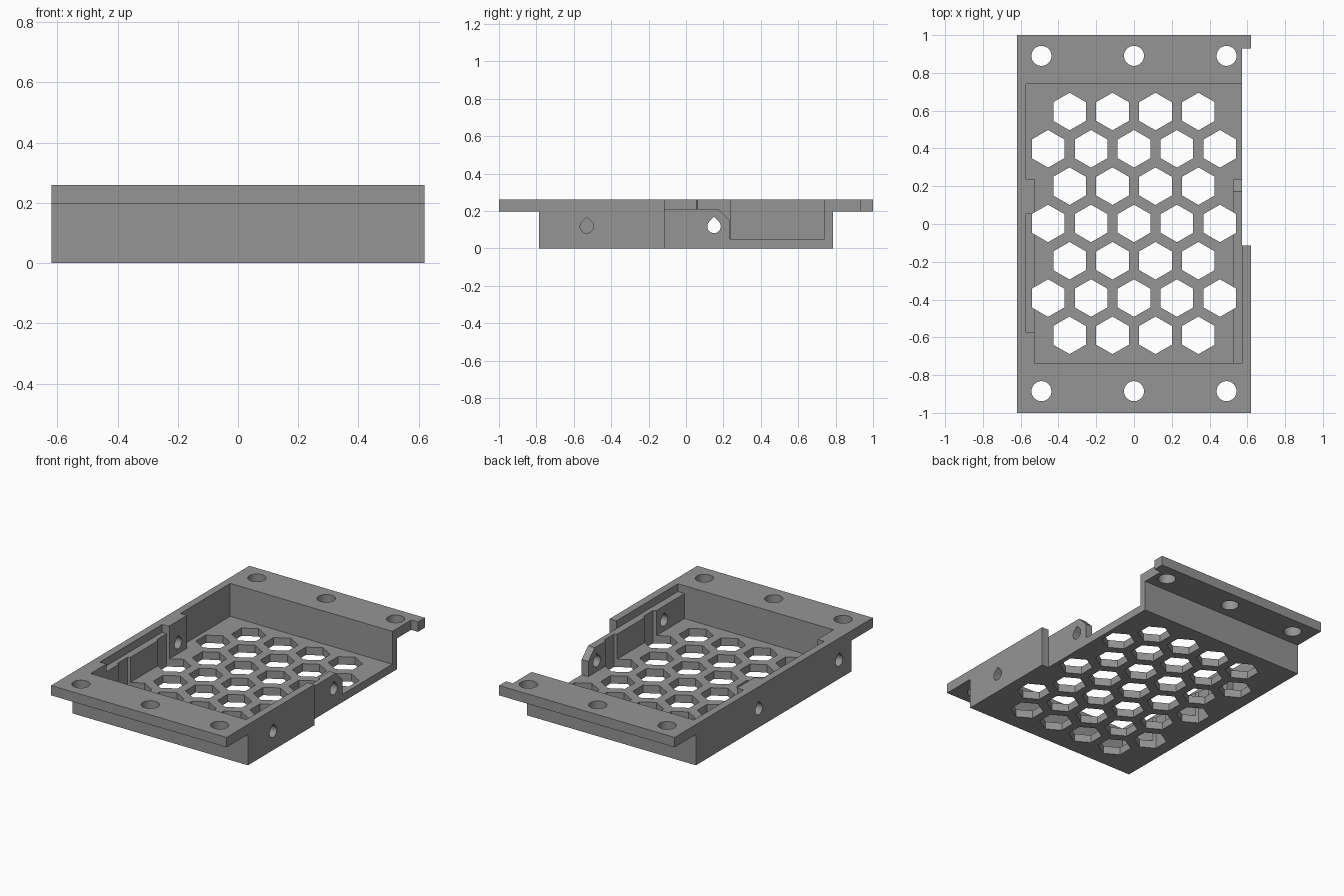
import bpy, bmesh, math

if "Cube" in bpy.data.objects:
    bpy.data.objects.remove(bpy.data.objects["Cube"])

grey = bpy.data.materials.new("grey plastic")
grey.diffuse_color = (0.3, 0.3, 0.3, 1)
grey.use_nodes = True
grey.node_tree.nodes["Principled BSDF"].inputs["Base Color"].default_value = grey.diffuse_color


def prism(bm, points, axis, lo, hi):
    """Extrude a 2D outline along x (points are y,z) or z (points are x,y)."""
    def place(p, d):
        return (d, p[0], p[1]) if axis == 'x' else (p[0], p[1], d)
    a = [bm.verts.new(place(p, lo)) for p in points]
    b = [bm.verts.new(place(p, hi)) for p in points]
    n = len(points)
    bm.faces.new(a[::-1])
    bm.faces.new(b)
    for i in range(n):
        j = (i + 1) % n
        bm.faces.new((a[i], a[j], b[j], b[i]))


def box(bm, x0, x1, y0, y1, z0, z1):
    prism(bm, [(x0, y0), (x1, y0), (x1, y1), (x0, y1)], 'z', z0, z1)


def ring(cx, cy, r, n, start=0.0):
    return [(cx + r * math.cos(start + 2 * math.pi * i / n),
             cy + r * math.sin(start + 2 * math.pi * i / n)) for i in range(n)]


def teardrop(cy, cz, r):
    # Round below, pointed at the top
    steps = 24
    arc = [math.radians(135 + 270 * i / steps) for i in range(steps + 1)]
    return [(cy + r * math.cos(a), cz + r * math.sin(a)) for a in arc] + [(cy, cz + r * 1.414)]


def make_object(name, bm):
    bmesh.ops.recalc_face_normals(bm, faces=bm.faces)
    mesh = bpy.data.meshes.new(name)
    bm.to_mesh(mesh)
    bm.free()
    obj = bpy.data.objects.new(name, mesh)
    bpy.context.collection.objects.link(obj)
    mesh.materials.append(grey)
    return obj


def cut(obj, bm):
    """Subtract the closed shapes in bm from obj."""
    cutter = make_object("cutter", bm)
    cutter.hide_render = True
    mod = obj.modifiers.new("cut", 'BOOLEAN')
    mod.operation = 'DIFFERENCE'
    mod.solver = 'EXACT'
    mod.object = cutter
    deps = bpy.context.evaluated_depsgraph_get()
    deps.update()
    mesh = bpy.data.meshes.new_from_object(obj.evaluated_get(deps))
    obj.modifiers.clear()
    obj.data = mesh
    bpy.data.objects.remove(cutter)


# Solid block
bm = bmesh.new()
box(bm, -0.62, 0.62, -1, 1, 0, 0.26)
tray = make_object("vented_tray", bm)

# Rectangular cuts
for dims in [
    (-0.9, 0.9, -1.2, -0.785, -0.1, 0.197),     # under front flange
    (-0.9, 0.9, 0.785, 1.2, -0.1, 0.197),       # under back flange
    (-0.527, 0.525, -0.735, 0.74, 0.05, 0.4),   # main cavity
    (-0.573, -0.4, 0.238, 0.74, 0.05, 0.4),     # wide part of cavity, left
    (-0.573, -0.4, -0.575, 0.053, 0.21, 0.4),   # ledge in left wall
    (0.4, 0.572, -0.735, 0.5, 0.21, 0.4),       # lowered inner right wall
    (0.4, 0.6, 0.235, 0.74, 0.05, 0.4),         # open side
    (0.572, 0.9, -0.115, 0.93, -0.1, 0.4),      # outer right wall cut back
]:
    bm = bmesh.new()
    box(bm, *dims)
    cut(tray, bm)

# Sloped end of the inner right wall
bm = bmesh.new()
prism(bm, [(0.172, 0.21), (0.235, 0.147), (0.3, 0.147), (0.3, 0.3), (0.172, 0.3)], 'x', 0.45, 0.7)
cut(tray, bm)

# Hexagonal vents, cut through everything above so they groove the side walls
bm = bmesh.new()
for row in range(-3, 4):
    count = 4 if row % 2 else 5
    for i in range(count):
        x = (i - (count - 1) / 2) * 0.2275
        prism(bm, ring(x, 0.003 + row * 0.1975, 0.0995, 6, math.pi / 6), 'z', -0.1, 0.4)
cut(tray, bm)

# Mounting holes in the flanges
bm = bmesh.new()
for y in (-0.885, 0.89):
    for x in (-0.49, 0, 0.49):
        prism(bm, ring(x, y, 0.053, 40), 'z', -0.1, 0.4)
cut(tray, bm)

# Screw holes in the side walls
bm = bmesh.new()
for y, x0, x1 in [(0.15, -0.8, -0.4), (-0.66, -0.8, -0.4), (0.15, 0.4, 0.8), (-0.53, 0.4, 0.8)]:
    prism(bm, teardrop(y, 0.117, 0.036), 'x', x0, x1)
cut(tray, bm)

# Smooth the round holes only
bpy.context.view_layer.objects.active = tray
tray.select_set(True)
bpy.ops.object.shade_smooth_by_angle(angle=math.radians(30))
